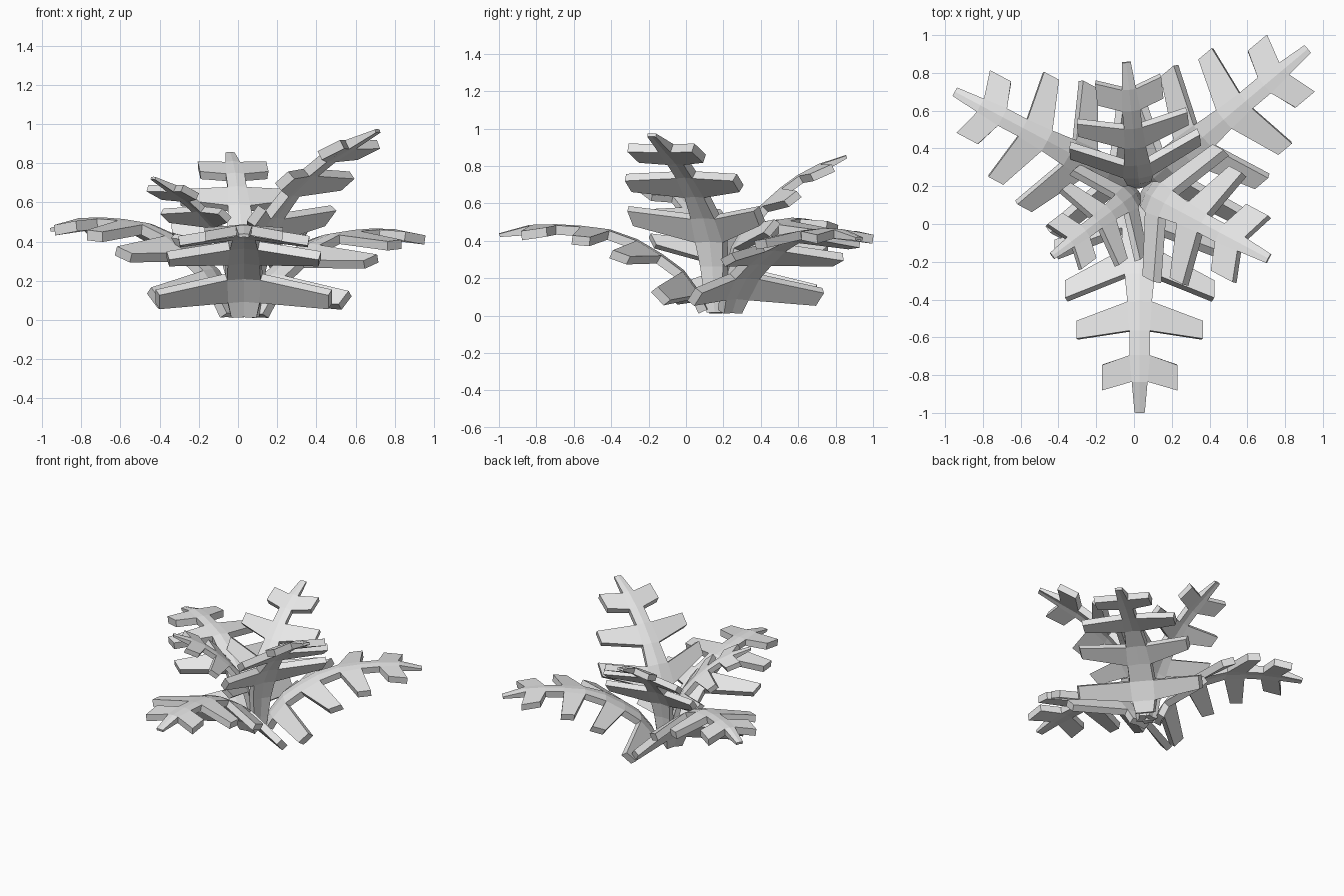
import bpy, bmesh, math
from mathutils import Vector

if "Cube" in bpy.data.objects:
    bpy.data.objects.remove(bpy.data.objects["Cube"])

leaf_mat = bpy.data.materials.new("pale_grey")
leaf_mat.diffuse_color = (0.8, 0.8, 0.8, 1)
leaf_mat.use_nodes = True
leaf_mat.node_tree.nodes["Principled BSDF"].inputs["Base Color"].default_value = leaf_mat.diffuse_color

# Side profiles of the midrib: (distance outward, height)
LOW = [(.06, .035), (.10, .12), (.18, .235), (.30, .325), (.43, .405), (.58, .46),
       (.73, .48), (.98, .495), (1.18, .44)]
HIGH = [(.01, .02), (.03, .25), (.08, .46), (.20, .62), (.31, .73), (.45, .84),
        (.60, .92), (.77, .975)]

# Midrib stations (fraction of length, half width); leaflets grow between pairs
TIP_RIB = [(.30, .09), (.42, .08), (.54, .065), (.66, .055), (.76, .055), (.87, .042), (1, .027)]
LOW_RIB = [(0, .07), (.07, .09), (.19, .095)] + TIP_RIB
HIGH_RIB = [(0, .05), (.07, .06), (.19, .075)] + TIP_RIB
# Leaflets: first rib station, tip start, tip end, tip half span, tip drop
OUTER = [(5, .615, .69, .335, .055), (7, .80, .91, .20, .02)]
LOW_LEAFLETS = [(1, .12, .235, .45, .155), (3, .415, .50, .395, .10)] + OUTER
HIGH_LEAFLETS = [(3, .43, .515, .395, .09)] + OUTER


def along(profile, t):
    """Point on the profile at a fraction of its length."""
    pts = [Vector((x, 0, z)) for x, z in profile]
    rest = t * sum((b - a).length for a, b in zip(pts, pts[1:]))
    for a, b in zip(pts, pts[1:]):
        step = (b - a).length
        if rest <= step:
            return a.lerp(b, rest / step)
        rest -= step
    return pts[-1]


def bent(profile, t, side, drop):
    """Place a flat leaf point on the bent leaf, dropped below the midrib."""
    d = along(profile, min(t + .05, 1)) - along(profile, max(t - .05, 0))
    normal = Vector((-d.z, 0, d.x)).normalized()
    return along(profile, t) + Vector((0, side, 0)) - normal * drop


def frond(name, kind, angle, scale, lift=1.0):
    profile, rib, leaflets = kind
    bm = bmesh.new()
    mid = [bm.verts.new(bent(profile, t, 0, 0)) for t, w in rib]
    edge = [bm.verts.new(bent(profile, t, w, .12 * w)) for t, w in rib]
    for i in range(len(rib) - 1):
        bm.faces.new((mid[i], mid[i + 1], edge[i + 1], edge[i]))
    for i, t0, t1, span, drop in leaflets:
        a = bm.verts.new(bent(profile, t0, span, drop))
        b = bm.verts.new(bent(profile, t1, span, drop))
        bm.faces.new((edge[i], edge[i + 1], b, a))
    bmesh.ops.recalc_face_normals(bm, faces=bm.faces)
    if sum(f.normal.z for f in bm.faces) < 0:
        bmesh.ops.reverse_faces(bm, faces=bm.faces)
    mesh = bpy.data.meshes.new(name)
    bm.to_mesh(mesh)
    bm.free()
    mesh.materials.append(leaf_mat)
    ob = bpy.data.objects.new(name, mesh)
    bpy.context.collection.objects.link(ob)
    ob.location = (.03, .18, 0)
    ob.rotation_euler.z = math.radians(angle)
    ob.scale = (scale, scale, scale * lift)
    # The leaf thins out at its tip
    thick = ob.vertex_groups.new(name="thick")
    thick.add(list(range(len(mesh.vertices))), 1.0, 'REPLACE')
    thick.add([len(rib) - 1, 2 * len(rib) - 1], .35, 'REPLACE')
    # Other half of the leaf, then thickness below the top surface
    mirror = ob.modifiers.new("halves", 'MIRROR')
    mirror.use_axis = (False, True, False)
    solid = ob.modifiers.new("thickness", 'SOLIDIFY')
    solid.thickness = .05
    solid.offset = -1
    solid.vertex_group = "thick"


LOWER = (LOW, LOW_RIB, LOW_LEAFLETS)
UPPER = (HIGH, HIGH_RIB, HIGH_LEAFLETS)
# Spreading lower fronds
frond("lower_frond_front", LOWER, 270, 1.0)
frond("lower_frond_back_right", LOWER, 40, .985, .97)
frond("lower_frond_back_left", LOWER, 152, .94, 1.14)
# Upright upper fronds
frond("upper_frond_back", UPPER, 96, .88)
frond("upper_frond_right", UPPER, -28, 1.0)
frond("upper_frond_left", UPPER, 217, .75)
